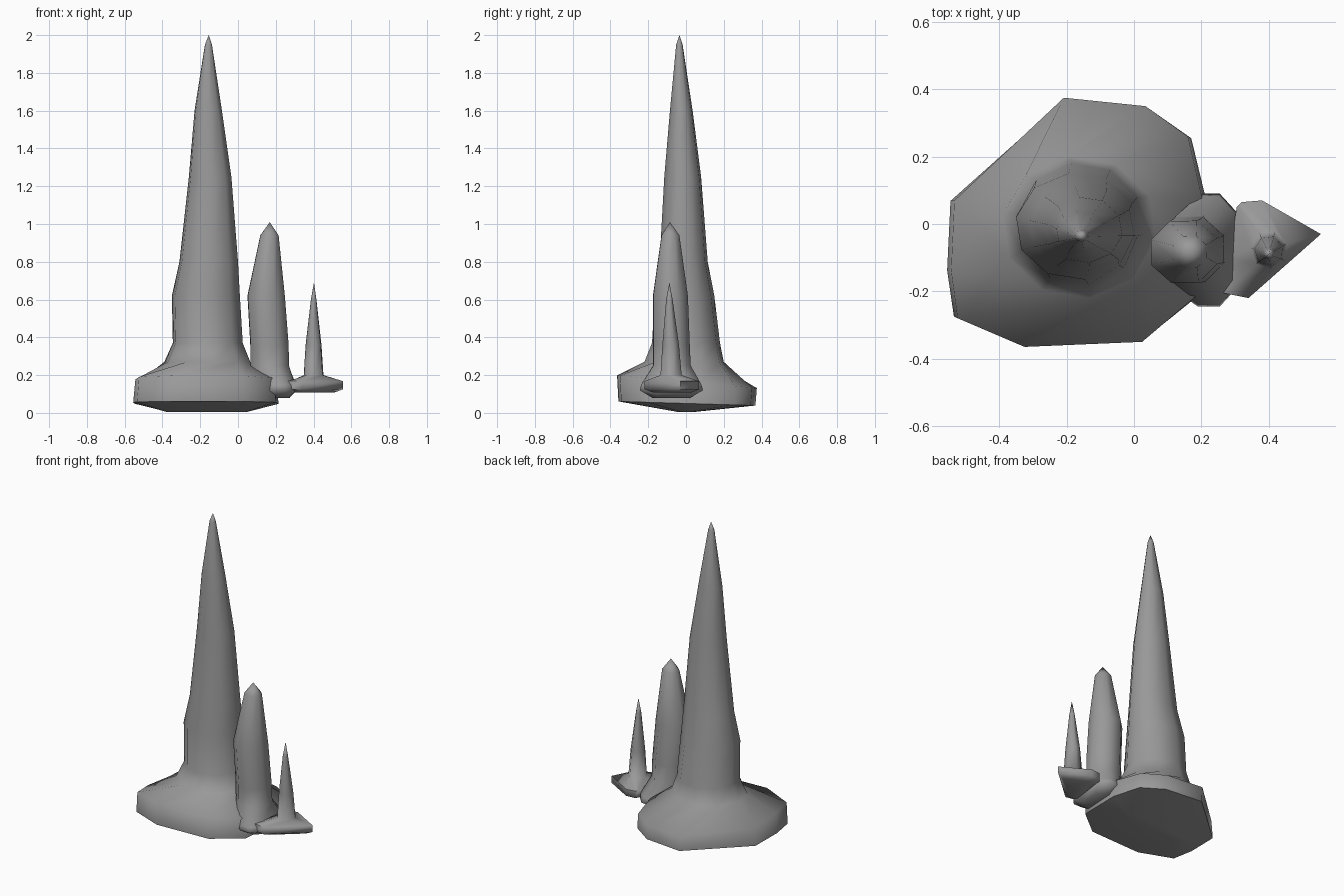
import bpy
import bmesh
from math import atan2, cos, sin, tau

cube = bpy.data.objects.get("Cube")
if cube:
    bpy.data.objects.remove(cube)

# Single stone colour
stone = bpy.data.materials.new("grey stone")
stone.use_nodes = True
colour = (0.32, 0.32, 0.32, 1)
stone.diffuse_color = colour
bsdf = stone.node_tree.nodes["Principled BSDF"]
bsdf.inputs["Base Color"].default_value = colour
bsdf.inputs["Roughness"].default_value = 0.9


def unit_ring(n, start):
    """Even ring stretched to fill -1..1 on both axes."""
    pts = [(cos(start + tau * i / n), sin(start + tau * i / n)) for i in range(n)]
    mx = max(abs(p[0]) for p in pts)
    my = max(abs(p[1]) for p in pts)
    return [(x / mx, y / my) for x, y in pts]


def stalagmite(name, outline, centre, base, column, tip):
    """Loft: scaled outline rings (scale, z, tilt), then column rings
    (z, x0, x1, y0, y1), closed by a pointed tip."""
    cx, cy = centre
    n = len(outline)
    unit = unit_ring(n, atan2(outline[0][1] - cy, outline[0][0] - cx))
    rings = []
    for sx, sy, z, tilt in base:
        rings.append([(cx + (x - cx) * sx, cy + (y - cy) * sy,
                       z + tilt * (y - cy) * sy) for x, y in outline])
    for z, x0, x1, y0, y1 in column:
        rings.append([((x0 + x1) / 2 + u * (x1 - x0) / 2,
                       (y0 + y1) / 2 + v * (y1 - y0) / 2, z) for u, v in unit])
    bm = bmesh.new()
    loops = [[bm.verts.new(p) for p in ring] for ring in rings]
    for low, high in zip(loops, loops[1:]):
        for i in range(n):
            j = (i + 1) % n
            bm.faces.new((low[i], low[j], high[j], high[i]))
    bm.faces.new(loops[0][::-1])
    apex = bm.verts.new(tip)
    for i in range(n):
        bm.faces.new((loops[-1][i], loops[-1][(i + 1) % n], apex))
    bmesh.ops.recalc_face_normals(bm, faces=bm.faces)
    for f in bm.faces:
        f.smooth = True
    mesh = bpy.data.meshes.new(name)
    bm.to_mesh(mesh)
    bm.free()
    mesh.materials.append(stone)
    obj = bpy.data.objects.new(name, mesh)
    bpy.context.collection.objects.link(obj)
    bpy.ops.object.select_all(action="DESELECT")
    obj.select_set(True)
    bpy.context.view_layer.objects.active = obj
    bpy.ops.object.shade_smooth_by_angle(angle=1.2)


# Tall spire on its broad mound
stalagmite(
    "large_stalagmite",
    [(-.545, .07), (-.555, -.14), (-.535, -.28), (-.33, -.365), (.03, -.35),
     (.2, -.21), (.215, .07), (.17, .26), (.04, .35), (-.21, .375)],
    (-.16, 0),
    [(.55, .12, .005, 0), (1, .98, .05, -.03), (.97, 1, .165, -.09)],
    [(.27, -.39, .065, -.22, .2), (.37, -.345, .025, -.18, .18),
     (.62, -.35, .01, -.165, .15), (.8, -.31, 0, -.14, .115),
     (1.25, -.26, -.035, -.115, .08), (1.6, -.23, -.085, -.085, .035),
     (1.95, -.175, -.138, -.052, -.018)],
    (-.155, -.035, 2))

# Blunt middle column
stalagmite(
    "middle_stalagmite",
    [(.06, -.03), (.08, -.17), (.19, -.245), (.255, -.245),
     (.305, -.19), (.31, .03), (.255, .09), (.19, .09)],
    (.19, -.08),
    [(.7, .6, .08, 0), (1, 1, .12, 0), (.97, .95, .15, 0)],
    [(.25, .065, .27, -.175, .025), (.36, .065, .268, -.175, .02),
     (.62, .05, .248, -.175, .01), (.94, .118, .215, -.13, -.035)],
    (.168, -.085, 1.01))

# Thin outer spike on a wedge-shaped foot
stalagmite(
    "small_stalagmite",
    [(.305, .05), (.28, -.1), (.265, -.205), (.34, -.22),
     (.555, -.03), (.38, .07), (.32, .065)],
    (.38, -.07),
    [(.75, .7, .108, 0), (1, 1, .125, 0), (1, 1, .168, 0)],
    [(.2, .348, .455, -.135, -.02), (.36, .358, .444, -.125, -.035),
     (.6, .386, .416, -.105, -.07)],
    (.402, -.088, .69))
